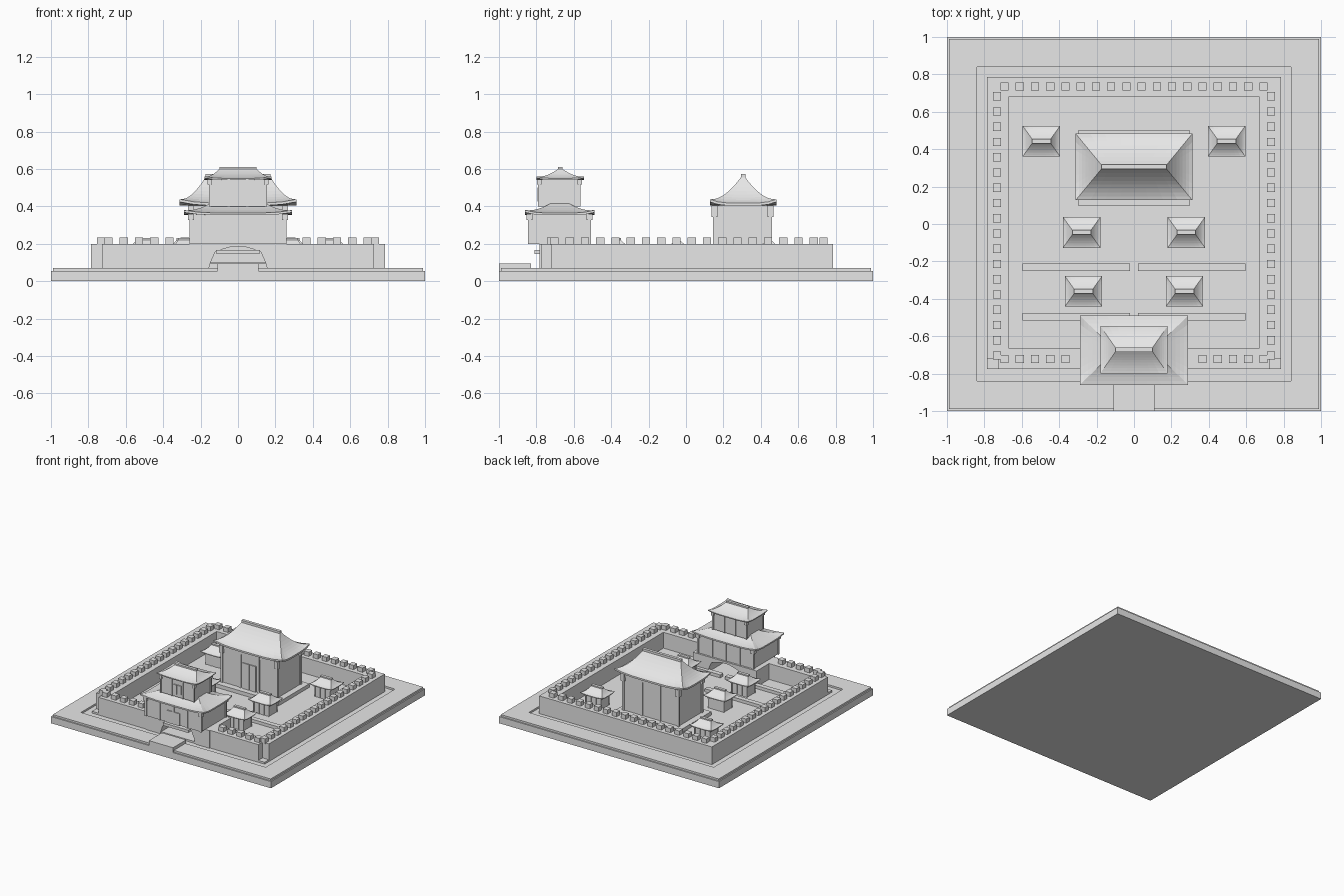
import bpy, bmesh, math

if "Cube" in bpy.data.objects:
    bpy.data.objects.remove(bpy.data.objects["Cube"])

stone = bpy.data.materials.new("plain_grey")
stone.use_nodes = True
stone.diffuse_color = (0.8, 0.8, 0.8, 1)
stone.node_tree.nodes["Principled BSDF"].inputs["Base Color"].default_value = (0.8, 0.8, 0.8, 1)


def finish(bm, name):
    bmesh.ops.recalc_face_normals(bm, faces=bm.faces)
    me = bpy.data.meshes.new(name)
    bm.to_mesh(me)
    bm.free()
    me.materials.append(stone)
    ob = bpy.data.objects.new(name, me)
    bpy.context.collection.objects.link(ob)
    return ob


def add_box(bm, x0, x1, y0, y1, z0, z1):
    vs = bmesh.ops.create_cube(bm, size=1)["verts"]
    for v in vs:
        v.co.x = x1 if v.co.x > 0 else x0
        v.co.y = y1 if v.co.y > 0 else y0
        v.co.z = z1 if v.co.z > 0 else z0


def box(name, *dims):
    bm = bmesh.new()
    add_box(bm, *dims)
    return finish(bm, name)


def curved_roof(name, cx, cy, a, b, ridge, z0, z1, lift, thick, cap):
    """Concave hipped roof with upturned corners, a closed soffit and a ridge bar."""
    bm = bmesh.new()
    rings, seg = 8, 8
    us = [-1 + 2 * i / seg for i in range(seg)]
    path = ([(u, -1) for u in us] + [(1, u) for u in us]
            + [(-u, 1) for u in us] + [(-1, -u) for u in us])

    def ring(t, drop):
        hx, hy = a + (ridge - a) * t, b + (0.012 - b) * t
        row = []
        for u, v in path:
            up = lift * min(abs(u), abs(v)) ** 4 * (1 - t) ** 3
            z = z0 + (z1 - z0) * (0.35 * t + 0.65 * t * t) + up - drop
            row.append(bm.verts.new((cx + u * hx, cy + v * hy, z)))
        return row

    rows = [ring(0.3, thick + (z1 - z0) * 0.16), ring(0, thick)]
    rows += [ring(i / rings, 0) for i in range(rings + 1)]
    n = len(path)
    for lo, hi in zip(rows, rows[1:]):
        for i in range(n):
            j = (i + 1) % n
            bm.faces.new((lo[i], lo[j], hi[j], hi[i]))
    bm.faces.new(rows[0])
    bm.faces.new(rows[-1])
    add_box(bm, cx - ridge, cx + ridge, cy - 0.012, cy + 0.012, z1 - 0.008, z1 + cap)
    return finish(bm, name)


def timber_body(name, cx, cy, a, b, z0, z1, r, bays):
    """Walls with corner and bay posts, a top beam and corner brackets."""
    bm = bmesh.new()
    add_box(bm, cx - a, cx + a, cy - b, cy + b, z0, z1)
    beam = (z1 - z0) * 0.1
    add_box(bm, cx - a - r / 2, cx + a + r / 2, cy - b - r / 2, cy + b + r / 2, z1 - beam, z1)
    for k in range(bays + 1):
        x = cx - a + 2 * a * k / bays
        for y in (cy - b, cy + b):
            add_box(bm, x - r, x + r, y - r, y + r, z0, z1)
            if k in (0, bays):
                add_box(bm, x - 2 * r, x + 2 * r, y - 2 * r, y + 2 * r, z1 - 2 * beam, z1)
    return finish(bm, name)


def double_door(name, y, half, z0, z1):
    bm = bmesh.new()
    for s in (-1, 1):
        x = sorted((s * 0.002, s * half))
        add_box(bm, x[0], x[1], y - 0.008, y, z0, z1)
    return finish(bm, name)


# Ground: slab, outer border and courtyard floor separated by a shallow channel
box("base_slab", -1, 1, -1, 1, 0, 0.055)
bm = bmesh.new()
for s in (-1, 1):
    lo, hi = sorted((s * 0.84, s * 0.99))
    add_box(bm, -0.99, 0.99, lo, hi, 0.055, 0.07)
    add_box(bm, lo, hi, -0.84, 0.84, 0.055, 0.07)
finish(bm, "ground_border")
box("courtyard_floor", -0.785, 0.785, -0.775, 0.785, 0.05, 0.07)
box("entrance_bridge", -0.11, 0.11, -1, -0.83, 0.05, 0.095)

# Enclosing walls with stepped front corners
for side, s in (("right", -1), ("left", 1)):
    x0, x1 = sorted((s * 0.67, s * 0.785))
    box(side + "_wall", x0, x1, -0.72, 0.785, 0.055, 0.2)
    x0, x1 = sorted((s * 0.29, s * 0.727))
    box(side + "_front_wall", x0, x1, -0.775, -0.663, 0.055, 0.2)
box("back_wall", -0.67, 0.67, 0.68, 0.785, 0.055, 0.2)

# Battlements
bm = bmesh.new()
for k in range(-9, 9):
    p = (k + 0.5) * 0.0815
    spots = [(p, 0.735), (-0.733, p - 0.01), (0.733, p - 0.01)]
    if abs(p) > 0.3:
        spots.append((p, -0.722))
    for x, y in spots:
        add_box(bm, x - 0.022, x + 0.022, y - 0.022, y + 0.022, 0.195, 0.235)
finish(bm, "battlements")

# Gate base with an arched passage
half_arch = [(0.16, 0.055), (0.147, 0.1), (0.12, 0.16), (0.04, 0.183)]
outline = [(-0.29, 0.055), (-0.29, 0.2), (0.29, 0.2), (0.29, 0.055)]
outline += half_arch + [(-x, z) for x, z in reversed(half_arch)]
bm = bmesh.new()
face = bm.faces.new([bm.verts.new((x, -0.782, z)) for x, z in outline])
out = bmesh.ops.extrude_face_region(bm, geom=[face])["geom"]
bmesh.ops.translate(bm, verts=[g for g in out if isinstance(g, bmesh.types.BMVert)], vec=(0, 0.28, 0))
finish(bm, "gate_base")
box("gate_lintel", -0.115, 0.115, -0.81, -0.78, 0.145, 0.168)

# Two-storey gate tower
timber_body("gate_lower_storey", 0, -0.677, 0.25, 0.16, 0.2, 0.36, 0.008, 4)
double_door("gate_lower_door", -0.837, 0.06, 0.2, 0.3)
curved_roof("gate_lower_roof", 0, -0.675, 0.29, 0.185, 0.11, 0.365, 0.44, 0.015, 0.012, 0)
timber_body("gate_upper_storey", 0, -0.677, 0.15, 0.108, 0.4, 0.545, 0.006, 3)
double_door("gate_upper_door", -0.785, 0.035, 0.425, 0.5)
curved_roof("gate_upper_roof", 0, -0.672, 0.18, 0.127, 0.1, 0.55, 0.6, 0.01, 0.008, 0.012)

# Main hall
box("hall_plinth", -0.3, 0.3, 0.1, 0.5, 0.07, 0.1)
timber_body("hall_body", 0, 0.302, 0.25, 0.15, 0.1, 0.405, 0.008, 3)
double_door("hall_door", 0.152, 0.06, 0.1, 0.31)
curved_roof("hall_roof", 0, 0.305, 0.312, 0.178, 0.175, 0.418, 0.555, 0.02, 0.014, 0.018)

# Side pavilions in mirrored pairs
for row, x, y in (("front", 0.27, -0.36), ("middle", 0.28, -0.045), ("rear", 0.495, 0.443)):
    for side, s in (("right", -1), ("left", 1)):
        tag = side + "_" + row + "_pavilion"
        timber_body(tag + "_body", s * x, y, 0.068, 0.052, 0.07, 0.172, 0.004, 3)
        curved_roof(tag + "_roof", s * x, y, 0.1, 0.082, 0.05, 0.175, 0.22, 0.008, 0.006, 0.01)

# Low courtyard dividers with a central gap
for row, y in (("front", -0.495), ("middle", -0.23)):
    for side, s in (("right", -1), ("left", 1)):
        x0, x1 = sorted((s * 0.022, s * 0.595))
        box(side + "_" + row + "_divider", x0, x1, y - 0.02, y + 0.02, 0.07, 0.095)
